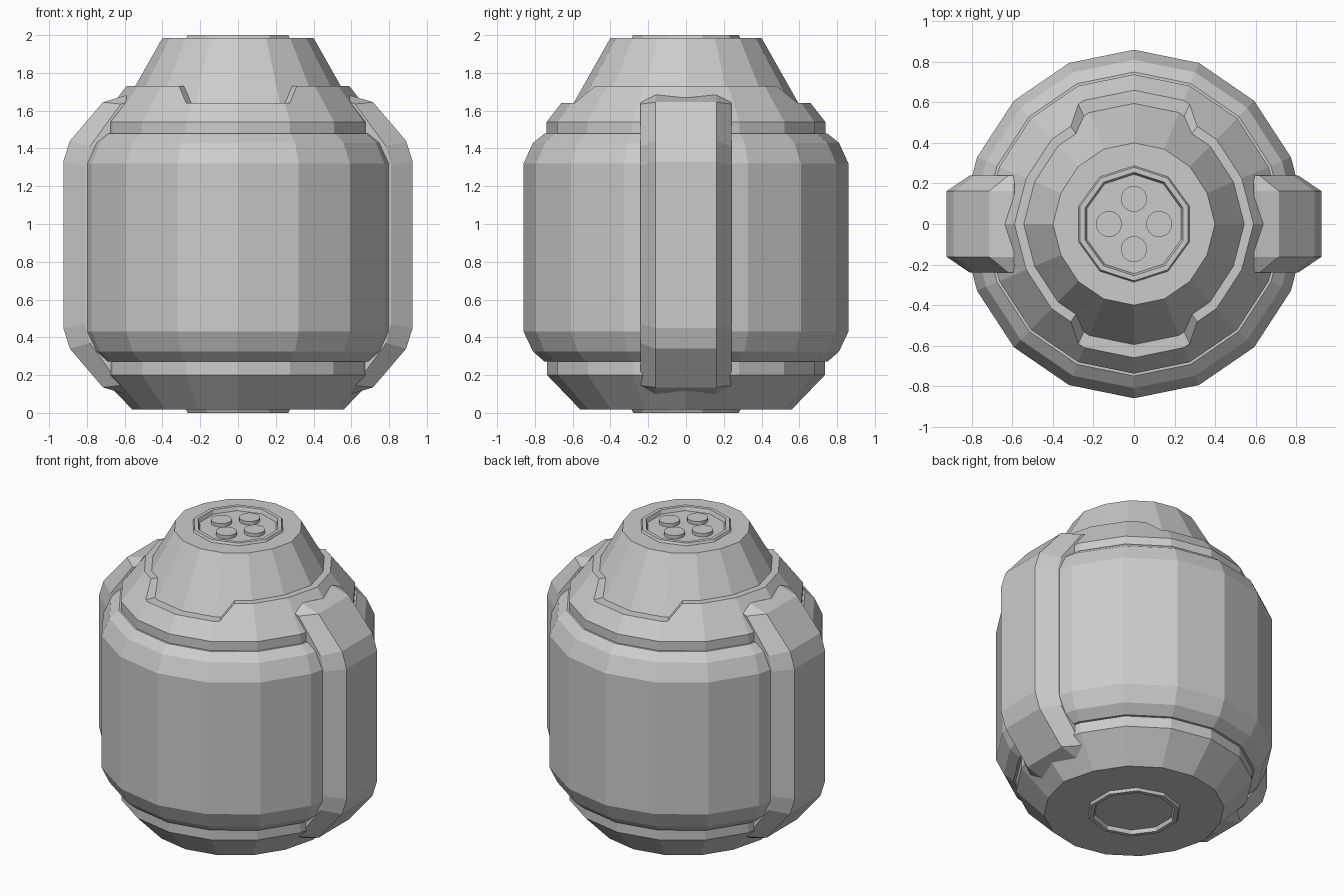
import bpy, bmesh, math

if "Cube" in bpy.data.objects:
    bpy.data.objects.remove(bpy.data.objects["Cube"])

SIDES = 16


def make(name, verts, faces):
    me = bpy.data.meshes.new(name)
    me.from_pydata(verts, [], faces)
    bm = bmesh.new()
    bm.from_mesh(me)
    bmesh.ops.recalc_face_normals(bm, faces=bm.faces)
    bm.to_mesh(me)
    bm.free()
    ob = bpy.data.objects.new(name, me)
    bpy.context.collection.objects.link(ob)
    return ob


def polar(deg, r, z, n=SIDES):
    # point on an n-sided polygon with a corner on the y axis, slightly narrow in x
    step = 360 / n
    off = math.radians(deg % step - step / 2)
    r *= math.cos(math.pi / n) / math.cos(off)
    a = math.radians(deg)
    x = r * math.sin(a)
    if n == SIDES and abs(math.cos(a)) > 0.01:
        x *= 0.975
    return (x, r * math.cos(a), z)


def bridge(rows, m, wrap):
    # quads between consecutive closed rings of m vertices
    pairs = [(i, (i + 1) % rows) for i in range(rows if wrap else rows - 1)]
    return [(a * m + j, a * m + (j + 1) % m, b * m + (j + 1) % m, b * m + j)
            for a, b in pairs for j in range(m)]


def lathe(name, profile, n=SIDES, cap_start=False, cap_end=False, centre=(0, 0)):
    verts = [polar(360 * k / n, r, z, n) for r, z in profile for k in range(n)]
    verts = [(x + centre[0], y + centre[1], z) for x, y, z in verts]
    faces = bridge(len(profile), n, False)
    if cap_start:
        faces.append(tuple(range(n)))
    if cap_end:
        faces.append(tuple(range(len(verts) - n, len(verts))))
    return make(name, verts, faces)


# Main shell, lower base and upper cone
lathe("body_shell", [(0.70, 0.27), (0.75, 0.272), (0.81, 0.325), (0.86, 0.43),
                     (0.86, 1.32), (0.81, 1.43), (0.75, 1.478), (0.66, 1.48)])
lathe("lower_base", [(0.26, 0.018), (0.56, 0.018), (0.735, 0.2), (0.735, 0.275)])
lathe("upper_cone", [(0.68, 1.49), (0.40, 1.985), (0.26, 1.985)])

# Recessed ten-sided rims at top and bottom
rim = [(0.29, 1.98), (0.28, 2.0), (0.255, 2.0), (0.245, 1.975)]
lathe("top_rim", rim, 10, cap_end=True)
lathe("bottom_rim", [(r, 2 - z) for r, z in rim], 10, cap_end=True)

# Four round buttons
for i in range(4):
    a = math.pi / 2 * i
    lathe("top_button", [(0.064, 1.97), (0.064, 1.998)], 24, cap_end=True,
          centre=(0.124 * math.cos(a), 0.124 * math.sin(a)))

# Collar around the cone, lowered at front and back
quarter = [(0, 0), (22.5, 0), (25.5, 0), (33.5, 1), (45, 1), (67.5, 1)]
half = quarter + [(90, 1)] + [(180 - d, h) for d, h in reversed(quarter)]
full = half + [(360 - d, h) for d, h in reversed(half[1:-1])]
verts = []
for deg, high in full:
    ro, ri, z = (0.59, 0.53, 1.73) if high else (0.66, 0.585, 1.64)
    for r, zz in [(0.66, 1.475), (0.738, 1.475), (0.738, 1.54), (ro, z), (ri, z)]:
        verts.append(polar(deg, r, zz))
make("notched_collar", verts, bridge(len(full), 5, True))

# Side handles: outer edge, widest edge and embedded inner edge along the path
upper = [((0.925, 1.33), (0.81, 1.31), (0.70, 1.28)),
         ((0.89, 1.44), (0.785, 1.41), (0.68, 1.36)),
         ((0.715, 1.645), (0.62, 1.635), (0.52, 1.52)),
         ((0.592, 1.682), (0.59, 1.645), (0.50, 1.54))]
path = [tuple((x, 1.78 - z) for x, z in sec) for sec in reversed(upper)] + upper
for side, label in ((1, "right_handle"), (-1, "left_handle")):
    verts = []
    for sec in path:
        ring = list(zip(sec, (0.162, 0.24, 0.24)))
        verts += [(side * x, -w, z) for (x, z), w in ring]
        verts += [(side * x, w, z) for (x, z), w in reversed(ring)]
    faces = bridge(len(path), 6, False)
    faces += [tuple(range(6)), tuple(range(len(verts) - 6, len(verts)))]
    make(label, verts, faces)
